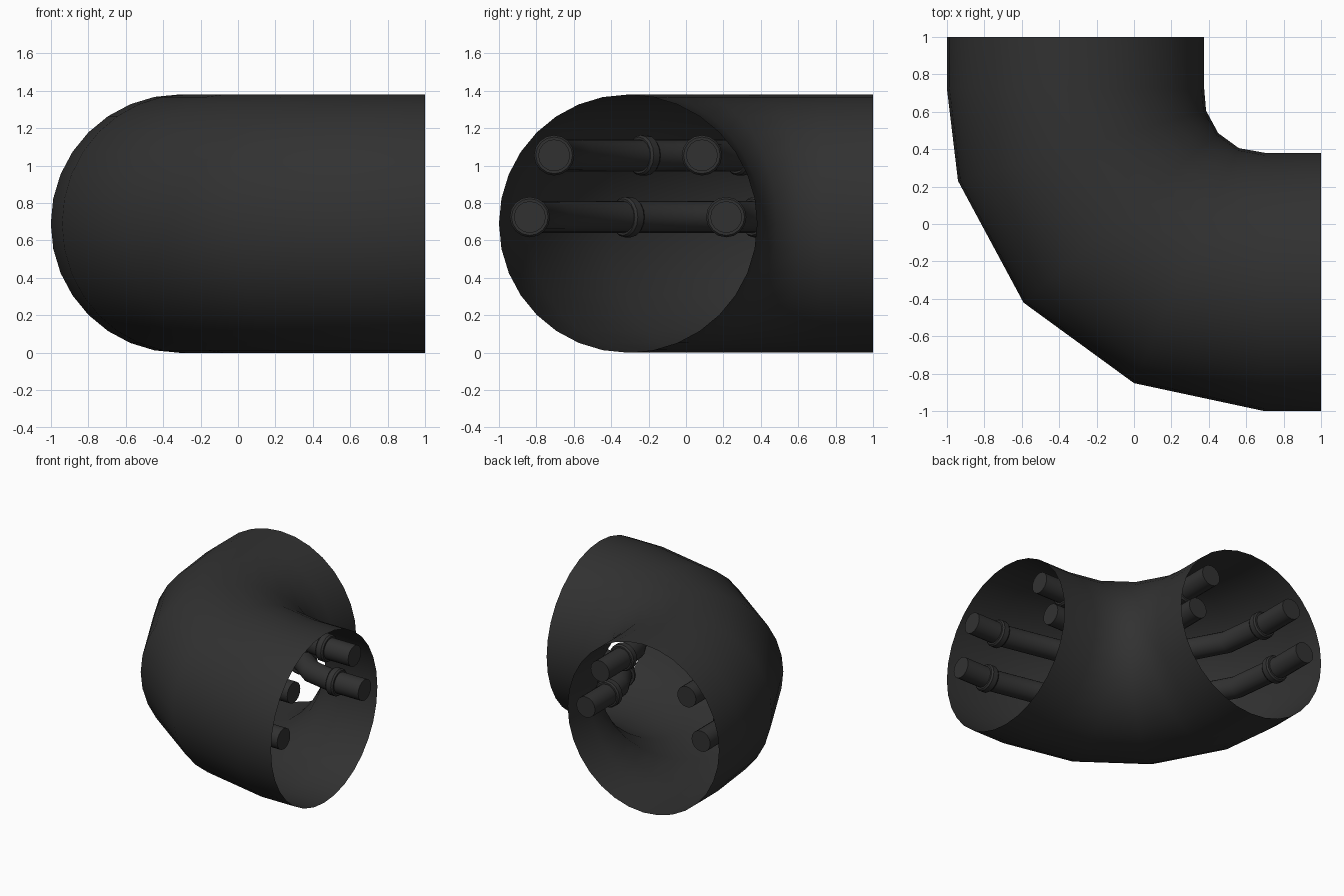
import bpy, bmesh, math
from mathutils import Vector

if "Cube" in bpy.data.objects:
    bpy.data.objects.remove(bpy.data.objects["Cube"])

Z0 = R = 0.69
# top-view cross-sections through the bend: outer and inner wall points
SECTIONS = [((1, -1), (1, .38)), ((.7, -1), (.7, .38)), ((0, -.85), (.56, .405)),
            ((-.59, -.42), (.45, .485)), ((-.94, .23), (.385, .605)),
            ((-1, .73), (.375, .72)), ((-1, 1), (.375, 1))]

mat = bpy.data.materials.new("dark grey")
mat.diffuse_color = (0.031, 0.031, 0.031, 1)
mat.use_nodes = True
mat.node_tree.nodes["Principled BSDF"].inputs["Base Color"].default_value = mat.diffuse_color


def section(s):
    """Centre and half-width vector of the bend at position s (0 to 6)."""
    i = min(int(s), len(SECTIONS) - 2)
    a, b = [Vector(SECTIONS[i][k]).lerp(Vector(SECTIONS[i + 1][k]), s - i) for k in (0, 1)]
    return ((a + b) / 2).to_3d(), ((b - a) / 2).to_3d()


def add_ring(bm, c, u, r, n):
    """Ring of verts around c, horizontal half axis u, vertical radius r."""
    return [bm.verts.new(c + u * math.cos(a) + Vector((0, 0, r * math.sin(a))))
            for a in (2 * math.pi * k / n for k in range(n))]


def skin(bm, rings):
    for p, q in zip(rings, rings[1:]):
        n = len(p)
        for k in range(n):
            bm.faces.new((p[k], p[(k + 1) % n], q[(k + 1) % n], q[k]))


def finish(bm, name, angle):
    bmesh.ops.recalc_face_normals(bm, faces=bm.faces)
    me = bpy.data.meshes.new(name)
    bm.to_mesh(me)
    bm.free()
    me.materials.append(mat)
    ob = bpy.data.objects.new(name, me)
    bpy.context.collection.objects.link(ob)
    bpy.ops.object.select_all(action='DESELECT')
    ob.select_set(True)
    bpy.context.view_layer.objects.active = ob
    bpy.ops.object.shade_smooth_by_angle(angle=math.radians(angle))


# tunnel shell, open at both ends
bm = bmesh.new()
rings = []
for s in range(len(SECTIONS)):
    c, u = section(s)
    rings.append(add_ring(bm, c + Vector((0, 0, Z0)), u, R, 32))
skin(bm, rings)
finish(bm, "tunnel_shell", 60)

# four pipes following the bend, each with three collars
for label, off, z in (("upper", .395, 1.055), ("lower", .525, .725)):
    for side, sign in (("outer", -1), ("inner", 1)):
        def place(s):
            c, u = section(s)
            return c + u * (sign * off / R) + Vector((0, 0, z)), u.normalized()

        bm = bmesh.new()
        rings = []
        for s in range(len(SECTIONS)):
            p, u = place(s)
            rings.append(add_ring(bm, p, u * .085, .085, 16))
        skin(bm, rings)
        bm.faces.new(rings[0])
        bm.faces.new(rings[-1])
        finish(bm, f"{label}_{side}_pipe", 50)

        bm = bmesh.new()
        for s in (.85, 3, 4.85):
            p, u = place(s)
            t = Vector((-u.y, u.x, 0))
            skin(bm, [add_ring(bm, p + t * d, u * r, r, 16) for d, r in
                      ((-.035, .08), (-.035, .098), (-.022, .108),
                       (.022, .108), (.035, .098), (.035, .08))])
        finish(bm, f"{label}_{side}_collars", 35)
